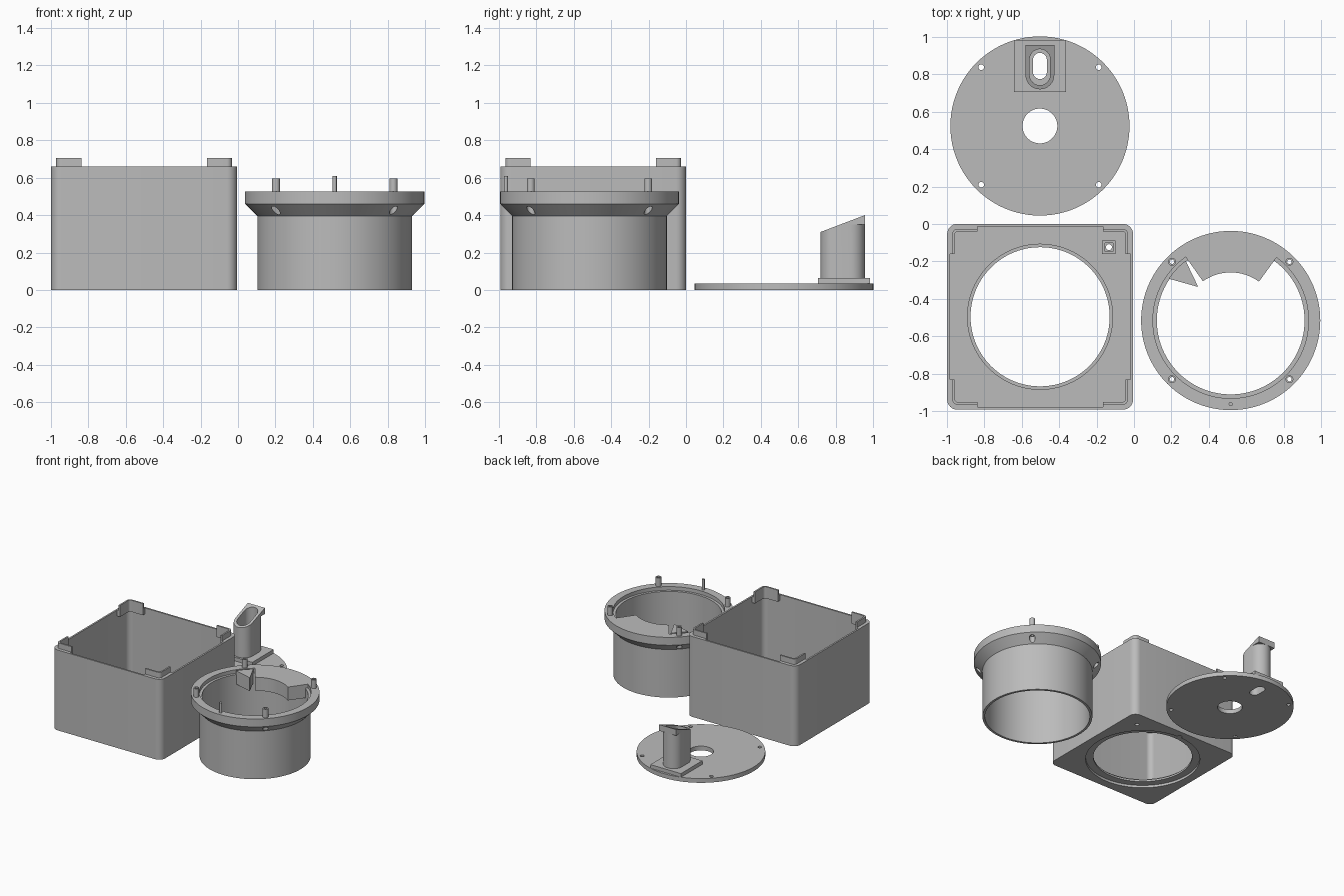
import bpy, bmesh
from math import cos, sin, pi, radians, hypot

if "Cube" in bpy.data.objects:
    bpy.data.objects.remove(bpy.data.objects["Cube"])

GREY = (0.5, 0.5, 0.5, 1)
grey = bpy.data.materials.new("plain_grey")
grey.use_nodes = True
grey.diffuse_color = GREY
grey.node_tree.nodes["Principled BSDF"].inputs["Base Color"].default_value = GREY
parts = []


def finish(name, bm, keep):
    bmesh.ops.recalc_face_normals(bm, faces=bm.faces)
    mesh = bpy.data.meshes.new(name)
    bm.to_mesh(mesh)
    bm.free()
    ob = bpy.data.objects.new(name, mesh)
    bpy.context.collection.objects.link(ob)
    if keep:
        parts.append(ob)
    else:
        ob.hide_render = True
    return ob


def prism(name, pts, z0, z1, keep=True, slope=None):
    """Extrude an outline upward; slope optionally gives top height from y."""
    bm = bmesh.new()
    low = [bm.verts.new((x, y, z0)) for x, y in pts]
    top = [bm.verts.new((x, y, slope(y) if slope else z1)) for x, y in pts]
    bm.faces.new(low[::-1])
    bm.faces.new(top)
    for i in range(len(pts)):
        j = (i + 1) % len(pts)
        bm.faces.new((low[i], low[j], top[j], top[i]))
    return finish(name, bm, keep)


def lathe(name, cx, cy, profile, n=96):
    """Spin a closed (radius, height) profile around a vertical axis."""
    bm = bmesh.new()
    rings = [[bm.verts.new((cx + r * cos(2 * pi * k / n), cy + r * sin(2 * pi * k / n), z))
              for r, z in profile] for k in range(n)]
    m = len(profile)
    for k in range(n):
        a, b = rings[k], rings[(k + 1) % n]
        for i in range(m):
            j = (i + 1) % m
            bm.faces.new((a[i], b[i], b[j], a[j]))
    return finish(name, bm, True)


def cut(ob, *outlines):
    """Subtract extruded outlines, each given as (points, z0, z1)."""
    for pts, z0, z1 in outlines:
        tool = prism("cutter", pts, z0, z1, keep=False)
        mod = ob.modifiers.new("cut", "BOOLEAN")
        mod.operation, mod.solver, mod.object = "DIFFERENCE", "EXACT", tool
        dg = bpy.context.evaluated_depsgraph_get()
        mesh = bpy.data.meshes.new_from_object(ob.evaluated_get(dg))
        ob.modifiers.clear()
        ob.data = mesh
        bpy.data.objects.remove(tool)


def arc(cx, cy, r, a0, a1, n=16):
    return [(cx + r * cos(radians(a0 + (a1 - a0) * i / n)),
             cy + r * sin(radians(a0 + (a1 - a0) * i / n))) for i in range(n + 1)]


def circle(cx, cy, r, n=24):
    return arc(cx, cy, r, 0, 360, n)[:-1]


def rect(x0, x1, y0, y1):
    return [(x0, y0), (x1, y0), (x1, y1), (x0, y1)]


def rounded(cx, cy, hx, hy, r):
    pts = []
    for sx, sy, a in ((1, 1, 0), (-1, 1, 90), (-1, -1, 180), (1, -1, 270)):
        pts += arc(cx + sx * (hx - r), cy + sy * (hy - r), r, a, a + 90, 8)
    return pts


def slot(cx, y0, y1, r):
    return arc(cx, y1 - r, r, 0, 180) + arc(cx, y0 + r, r, 180, 360)


def four(cx, cy, d=0.314):
    return [(cx + sx * d, cy + sy * d) for sx in (-1, 1) for sy in (-1, 1)]


# Square housing: thin walls, floor with stepped round opening
BX, BY, H = -0.502, -0.496, 0.497
box = prism("housing", rounded(BX, BY, H, H, 0.055), 0, 0.66)
cut(box, (rounded(BX, BY, H - 0.014, H - 0.014, 0.042), 0.05, 0.8),
    (circle(BX, BY, 0.372, 96), -0.1, 0.2),
    (circle(BX, BY, 0.388, 96), 0.035, 0.2),
    (circle(BX, BY, 0.43, 96), -0.1, 0.02),
    (circle(BX, BY + 0.43, 0.022), -0.1, 0.02),
    (circle(-0.134, -0.124, 0.016), -0.1, 0.2))

# Square boss beside the opening
boss = prism("floor_boss", rect(-0.17, -0.098, -0.16, -0.088), 0.04, 0.08)
cut(boss, (rect(-0.156, -0.112, -0.146, -0.102), 0.06, 0.2),
    (circle(-0.134, -0.124, 0.016), 0, 0.2))

# Corner tabs locating the lid: stepped ring with the middles removed
for name, inset, z0, z1 in (("tab_feet", 0.012, 0.61, 0.66), ("corner_tabs", 0.027, 0.61, 0.705)):
    ring = prism(name, rounded(BX, BY, H - inset, H - inset, 0.055 - inset), z0, z1)
    cut(ring, (rounded(BX, BY, H - 0.04, H - 0.04, 0.02), 0.5, 0.9),
        (rect(BX - 0.335, BX + 0.335, -2, 1), 0.5, 0.9),
        (rect(-2, 1, BY - 0.335, BY + 0.335), 0.5, 0.9))

# Round collar: tube, cone and flange
TX, TY, TOP = 0.517, -0.516, 0.525
collar = lathe("collar", TX, TY, [(0.395, 0), (0.414, 0), (0.414, 0.395), (0.479, 0.46),
                                  (0.479, TOP), (0.416, TOP), (0.416, 0.495), (0.395, 0.495)])
for x, y in four(TX, TY):
    cut(collar, (circle(x, y, 0.012), 0.3, 0.7), (circle(x, y, 0.022), 0.3, 0.455))
    peg = prism("hollow_peg", circle(x, y, 0.021), 0.5, 0.595)
    cut(peg, (circle(x, y, 0.012), 0.4, 0.7))
prism("locating_pin", circle(TX, TY - 0.447, 0.011), 0.5, 0.61)

# Inner shelf and the separate wedge next to it
prism("inner_shelf", arc(TX, TY, 0.257, 125.3, 54, 32) + arc(TX, TY, 0.417, 54, 125.3, 32), 0.415, TOP)
prism("inner_wedge", arc(TX, TY, 0.4, 127, 146, 8) + arc(TX, TY, 0.253, 134.5, 133.8, 1), 0.415, TOP)

# Round cover plate with centre hole, screw holes and chute outlet
DX, DY = -0.503, 0.524
OUTLET = slot(DX, 0.775, 0.915, 0.037)
cover = lathe("cover_plate", DX, DY, [(0.093, 0), (0.479, 0), (0.479, 0.035), (0.093, 0.035)])
cut(cover, (OUTLET, -0.1, 0.2), *[(circle(x, y, 0.015), -0.1, 0.2) for x, y in four(DX, DY)])
pad = prism("chute_pad", rect(DX - 0.139, DX + 0.139, 0.705, 0.983), 0.035, 0.065)
cut(pad, (OUTLET, -0.1, 0.2))


# Chute with slanted top and square hood at the back
def slant(y):
    return 0.31 + (y - 0.72) * 0.38


shaft = prism("chute_shaft", slot(DX, 0.72, 0.957, 0.077), 0.065, 0, slope=slant)
cut(shaft, (slot(DX, 0.742, 0.935, 0.055), 0.12, 0.6), (OUTLET, 0, 0.3))
hood = prism("chute_hood", rect(DX - 0.077, DX + 0.077, 0.865, 0.957), 0.35, 0, slope=slant)
cut(hood, (rect(DX - 0.055, DX + 0.055, 0.8, 0.935), 0.3, 0.6))

# One colour, smooth curves with sharp edges
bpy.ops.object.select_all(action="DESELECT")
for ob in parts:
    ob.data.materials.clear()
    ob.data.materials.append(grey)
    ob.select_set(True)
bpy.context.view_layer.objects.active = parts[0]
bpy.ops.object.shade_smooth_by_angle(angle=radians(30))
